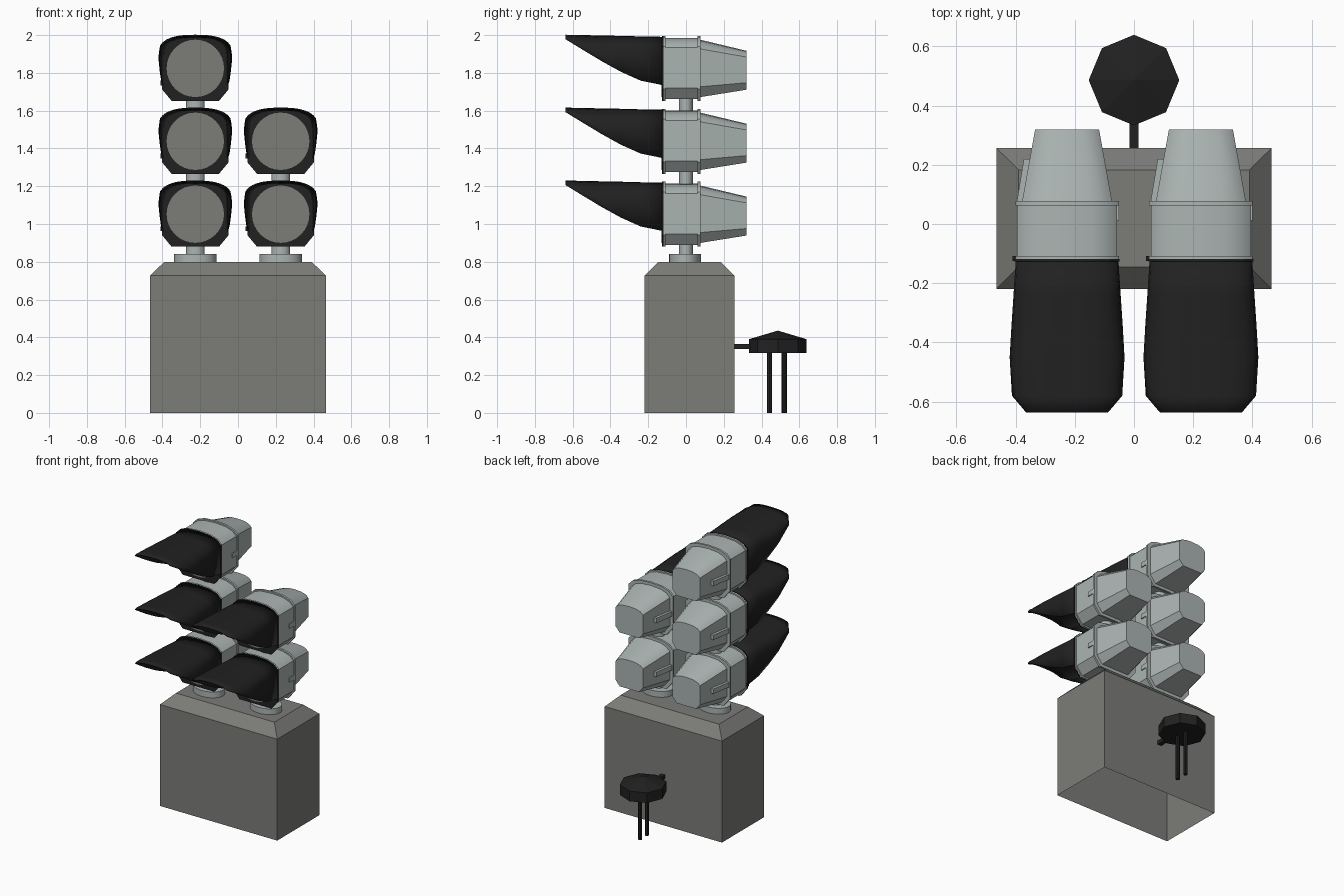
import bpy, bmesh, math
from mathutils import Matrix

if "Cube" in bpy.data.objects:
    bpy.data.objects.remove(bpy.data.objects["Cube"])


def material(name, rgb):
    m = bpy.data.materials.new(name)
    m.diffuse_color = (*rgb, 1)
    m.use_nodes = True
    m.node_tree.nodes["Principled BSDF"].inputs["Base Color"].default_value = m.diffuse_color
    return m


GREY = material("light grey metal", (0.41, 0.46, 0.45))
BLACK = material("matt black", (0.015, 0.015, 0.015))
STONE = material("concrete grey", (0.20, 0.205, 0.19))


def finish(name, bm, mat, smooth=False):
    bmesh.ops.remove_doubles(bm, verts=bm.verts, dist=1e-5)
    bmesh.ops.recalc_face_normals(bm, faces=bm.faces)
    me = bpy.data.meshes.new(name)
    bm.to_mesh(me)
    bm.free()
    me.materials.append(mat)
    ob = bpy.data.objects.new(name, me)
    bpy.context.collection.objects.link(ob)
    if smooth:
        bpy.ops.object.select_all(action='DESELECT')
        ob.select_set(True)
        bpy.context.view_layer.objects.active = ob
        bpy.ops.object.shade_smooth_by_angle(angle=math.radians(32))
    return ob


def loft(name, rings, mat, closed=True, caps=(True, True), smooth=False):
    bm = bmesh.new()
    rows = [[bm.verts.new(p) for p in r] for r in rings]
    n = len(rows[0])
    for a, b in zip(rows, rows[1:]):
        for i in range(n if closed else n - 1):
            j = (i + 1) % n
            bm.faces.new((a[i], a[j], b[j], b[i]))
    for row, cap in zip((rows[0], rows[-1]), caps):
        if cap:
            bm.faces.new(row)
    return finish(name, bm, mat, smooth)


def box(name, lo, hi, mat):
    bm = bmesh.new()
    size = [h - l for l, h in zip(lo, hi)]
    mid = [(h + l) / 2 for l, h in zip(lo, hi)]
    bmesh.ops.create_cube(bm, size=1, matrix=Matrix.Translation(mid) @ Matrix.Diagonal((*size, 1)))
    return finish(name, bm, mat)


def ellipse(cx, cy, z, rx, ry, n):
    return [(cx + rx * math.cos(math.tau * i / n), cy + ry * math.sin(math.tau * i / n), z)
            for i in range(n)]


# Lamp housing cross-section: chamfered bottom, arched top
HALF = [(0.71, -1), (1, -0.64), (1, 0.68), (0.82, 0.86), (0.5, 0.965)]
SECTION = HALF + [(0, 1)] + [(-x, z) for x, z in reversed(HALF)]


def section(cx, cz, y, hw, hh):
    return [(cx + x * hw, y, cz + z * hh) for x, z in SECTION]


def hood_ring(cx, cz, y, hw, top, cut):
    """Arch whose lower edge is cut off at height cut."""
    z0, n = 0.07, 2.7
    a0 = 0
    if cut > z0:
        a0 = math.asin(((cut - z0) / (top - z0)) ** (n / 2))
    half = [(hw, cut)] if cut < z0 else []
    for i in range(7):
        a = a0 + (math.pi / 2 - a0) * i / 6
        half.append((hw * max(math.cos(a), 0) ** (2 / n), z0 + (top - z0) * math.sin(a) ** (2 / n)))
    if cut >= z0:
        half.insert(0, half[0])
    pts = half[:-1] + [(0, top)] + [(-x, z) for x, z in reversed(half[:-1])]
    return [(cx + x, y, cz + z) for x, z in pts]


def lamp(cx, cz):
    # housing, its two flanges and the tapered rear
    loft("lamp_body", [section(cx, cz, y, 0.169, 0.162) for y in (-0.115, 0.07)], GREY, smooth=True)
    for y0, y1 in ((-0.12, -0.108), (0.062, 0.077)):
        loft("body_flange", [section(cx, cz, y, 0.175, 0.172) for y in (y0, y1)], GREY, smooth=True)
    loft("lamp_rear", [section(cx, cz, 0.07, 0.153, 0.153),
                       section(cx, cz - 0.01, 0.32, 0.108, 0.103)], GREY, smooth=True)
    # side latch, rear gusset and hinge
    box("side_latch", (cx + 0.15, 0.012, cz - 0.025), (cx + 0.175, 0.062, cz + 0.008), GREY)
    fin = [(-0.17, 0.075), (-0.146, 0.22), (-0.10, 0.22), (-0.10, 0.075)]
    loft("rear_gusset", [[(cx + x, y, cz + z) for x, y in fin] for z in (-0.025, 0.01)], GREY)
    box("hood_hinge", (cx - 0.185, -0.125, cz - 0.09), (cx - 0.16, -0.108, cz - 0.065), BLACK)
    # black front plate and lens
    loft("front_plate", [section(cx, cz, y, 0.177, 0.172) for y in (-0.126, -0.119)], BLACK)
    loft("lens", [[(x, y, z) for x, z, _ in ellipse(cx, cz, 0, 0.152, 0.152, 32)]
                  for y in (-0.131, -0.122)], STONE)
    # long sun hood
    stations = [(-0.118, 0.170, 0.164, -0.09), (-0.24, 0.178, 0.166, -0.065),
                (-0.345, 0.185, 0.169, -0.018), (-0.45, 0.191, 0.171, 0.04),
                (-0.58, 0.194, 0.174, 0.120), (-0.637, 0.188, 0.175, 0.156)]
    hood = loft("sun_hood", [hood_ring(cx, cz, *s) for s in stations], BLACK,
                closed=False, caps=(False, False), smooth=True)
    solid = hood.modifiers.new("thickness", 'SOLIDIFY')
    solid.thickness = 0.006
    solid.offset = 0


# Concrete base, open underneath, with a bevelled top
def rect(x, y0, y1, z):
    return [(-x, y0, z), (x, y0, z), (x, y1, z), (-x, y1, z)]


loft("concrete_base", [rect(0.465, -0.22, 0.257, 0), rect(0.465, -0.22, 0.257, 0.727),
                       rect(0.39, -0.145, 0.183, 0.8)], STONE, caps=(False, True))

# Two columns of lamps on posts
for cx, count in ((-0.226, 3), (0.226, 2)):
    loft("post_foot", [ellipse(cx, -0.005, z, 0.112, 0.085, 24) for z in (0.795, 0.842)],
         GREY, smooth=True)
    loft("post", [ellipse(cx, 0, z, 0.049, 0.038, 20) for z in (0.8, 1.05 + 0.386 * (count - 1))],
         GREY, smooth=True)
    for i in range(count):
        lamp(cx, 1.052 + 0.386 * i)

# Cable box behind the base: octagonal cap, arm and two legs
CY = 0.486
loft("cable_cap", [ellipse(0, CY, z, r, r, 8) for z, r in
                   ((0.317, 0.153), (0.39, 0.153), (0.435, 0.002))], BLACK)
box("cable_arm", (-0.015, 0.25, 0.338), (0.015, 0.36, 0.365), BLACK)
for y in (0.442, 0.52):
    loft("cable_leg", [ellipse(0, y, z, 0.014, 0.014, 8) for z in (0, 0.33)], BLACK)
